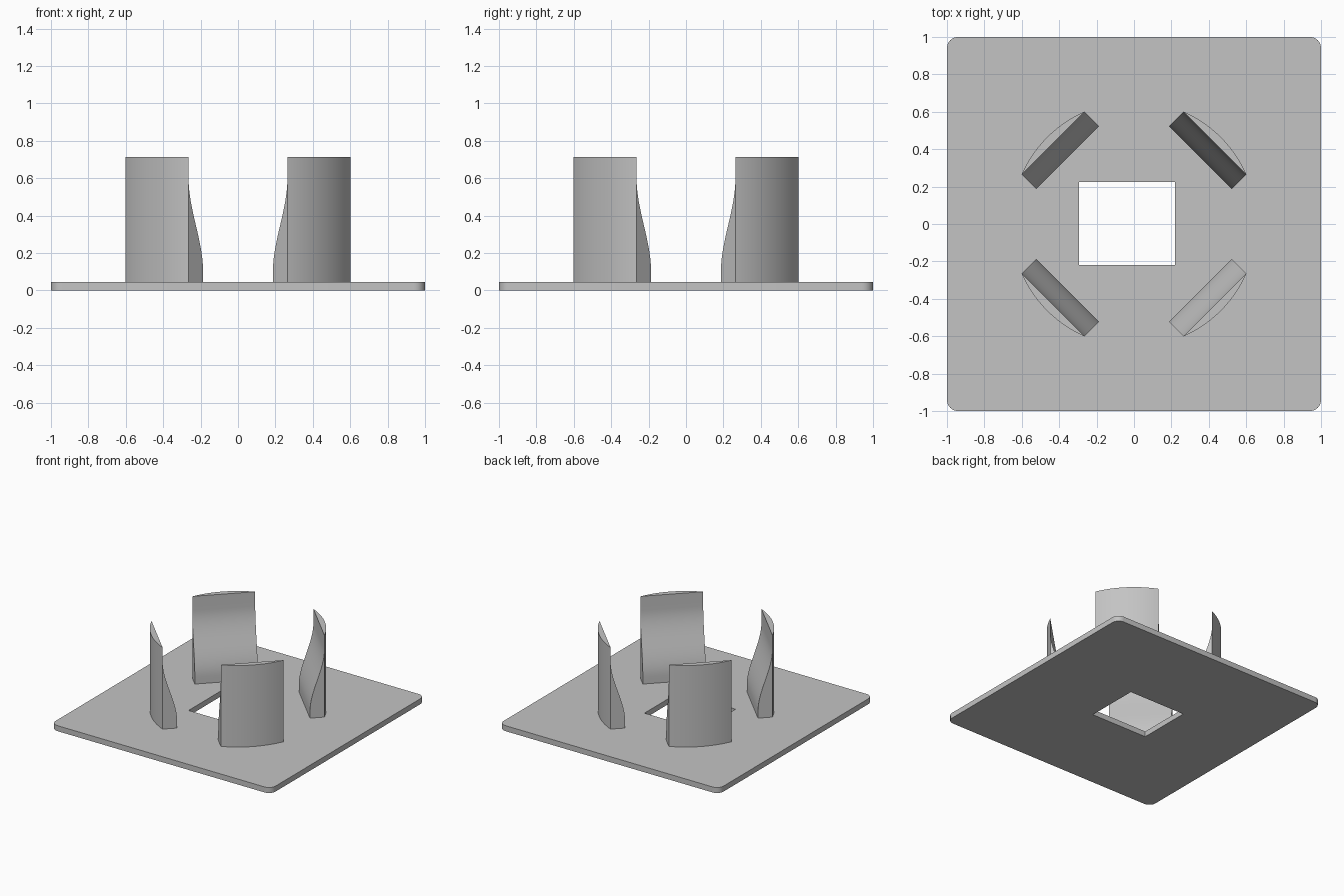
import bpy, bmesh, math
from mathutils import Matrix, Vector

cube = bpy.data.objects.get("Cube")
if cube:
    bpy.data.objects.remove(cube)

grey = bpy.data.materials.new("plain grey")
grey.use_nodes = True
colour = (0.55, 0.55, 0.55, 1)
grey.diffuse_color = colour
grey.node_tree.nodes["Principled BSDF"].inputs["Base Color"].default_value = colour

THICK = 0.045        # base plate thickness
TOP = 0.715          # height of the clips
CHORD = 0.612        # distance of the clip's side edges from the centre line
HALF = 0.238         # half width of a clip


def finish(name, bm):
    bmesh.ops.recalc_face_normals(bm, faces=bm.faces)
    mesh = bpy.data.meshes.new(name)
    bm.to_mesh(mesh)
    bm.free()
    obj = bpy.data.objects.new(name, mesh)
    bpy.context.collection.objects.link(obj)
    mesh.materials.append(grey)
    bpy.ops.object.select_all(action='DESELECT')
    obj.select_set(True)
    bpy.context.view_layer.objects.active = obj
    bpy.ops.object.shade_smooth_by_angle(angle=math.radians(30))
    return obj


def loop_edges(bm, points):
    verts = [bm.verts.new((x, y, 0)) for x, y in points]
    return [bm.edges.new((v, verts[i - 1])) for i, v in enumerate(verts)]


# Base plate: rounded square with an off-centre rectangular opening
radius, steps = 0.06, 8
outline = []
for corner, (sx, sy) in enumerate([(1, 1), (-1, 1), (-1, -1), (1, -1)]):
    for i in range(steps + 1):
        a = math.pi / 2 * (corner + i / steps)
        outline.append((sx * (1 - radius) + radius * math.cos(a),
                        sy * (1 - radius) + radius * math.sin(a)))
opening = [(-0.295, -0.22), (0.22, -0.22), (0.22, 0.225), (-0.295, 0.225)]

bm = bmesh.new()
edges = loop_edges(bm, outline) + loop_edges(bm, opening)
bmesh.ops.triangle_fill(bm, edges=edges, use_beauty=True, normal=(0, 0, 1))
ext = bmesh.ops.extrude_face_region(bm, geom=bm.faces[:])
bmesh.ops.translate(bm, vec=Vector((0, 0, THICK)),
                    verts=[v for v in ext["geom"] if isinstance(v, bmesh.types.BMVert)])
finish("base_plate", bm)


# Clips: round outside, inner face sweeping from a thick foot to a thin top
def inner_distance(z):
    u = min(max((z - 0.1) / 0.5, 0), 1)
    return 0.502 + (CHORD - 0.502) * u * u * (3 - 2 * u)


def build_clip(name, angle):
    arc_r = math.hypot(CHORD, HALF)
    spread = math.atan2(HALF, CHORD)
    segments = 20
    arc = [spread * (2 * i / segments - 1) for i in range(segments + 1)]
    heights = [THICK, 0.1] + [0.1 + 0.5 * i / 20 for i in range(1, 21)] + [TOP]
    bm = bmesh.new()
    rings = []
    for z in heights:
        r = inner_distance(z)
        section = [(r, -HALF)]
        section += [(arc_r * math.cos(a), arc_r * math.sin(a)) for a in arc]
        section.append((r, HALF))
        rings.append([bm.verts.new((x, y, z)) for x, y in section])
    for low, high in zip(rings, rings[1:]):
        for i in range(len(low)):
            bm.faces.new((low[i - 1], low[i], high[i], high[i - 1]))
    bm.faces.new(rings[0])
    bm.faces.new(rings[-1])
    bmesh.ops.remove_doubles(bm, verts=bm.verts, dist=0.0005)
    bmesh.ops.transform(bm, matrix=Matrix.Rotation(angle, 4, 'Z'), verts=bm.verts)
    finish(name, bm)


for k, name in enumerate(["back_left", "back_right", "front_right", "front_left"]):
    build_clip(name + "_clip", math.radians(45 + 90 * k))
